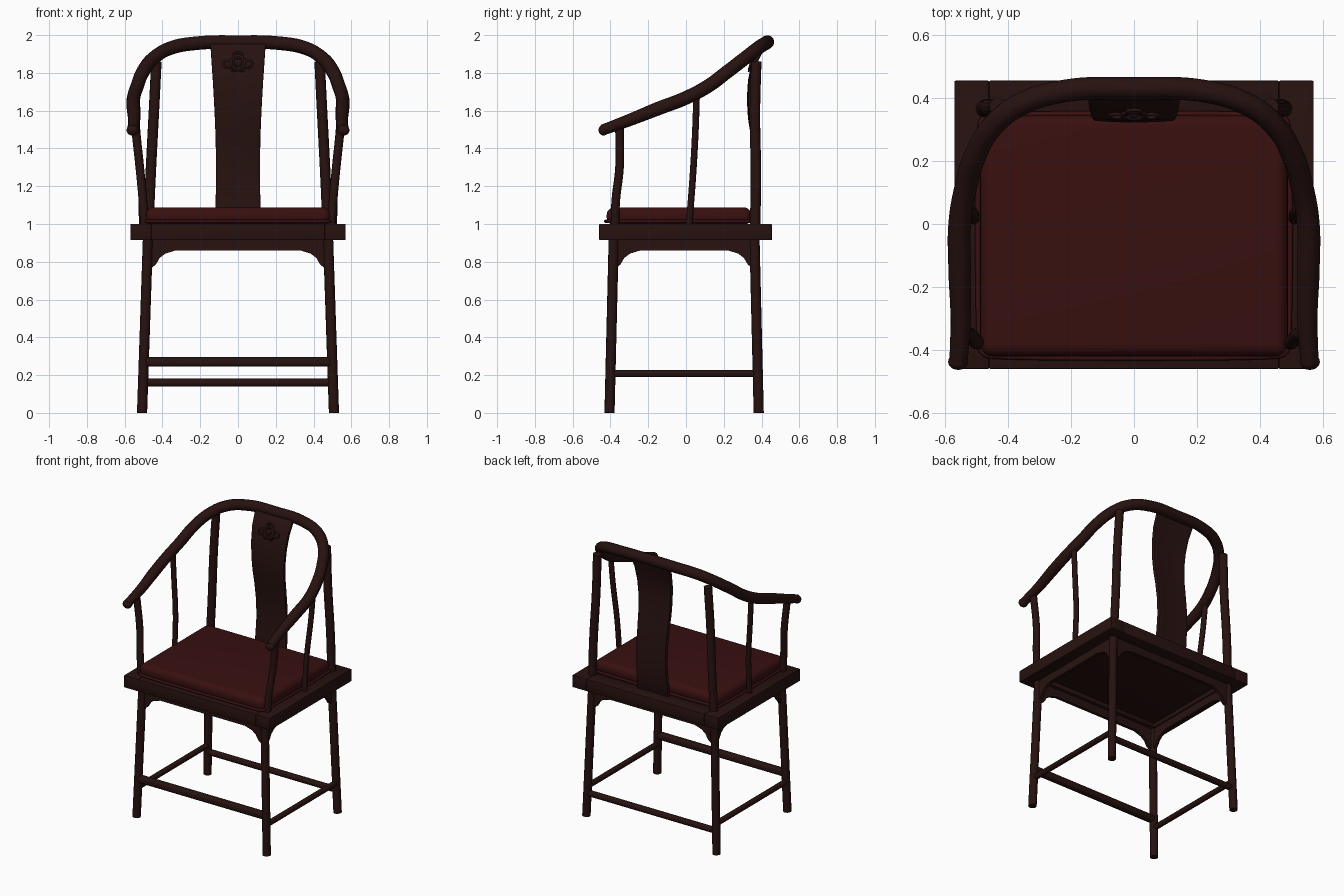
import bpy, bmesh, math
from mathutils import Vector

if "Cube" in bpy.data.objects:
    bpy.data.objects.remove(bpy.data.objects["Cube"], do_unlink=True)


def material(name, rgb):
    m = bpy.data.materials.new(name)
    m.use_nodes = True
    m.diffuse_color = (*rgb, 1)
    bsdf = m.node_tree.nodes["Principled BSDF"]
    bsdf.inputs["Base Color"].default_value = (*rgb, 1)
    bsdf.inputs["Roughness"].default_value = 0.6
    return m


wood = material("dark_wood", (0.02, 0.006, 0.005))
fabric = material("deep_red_fabric", (0.04, 0.005, 0.005))


def activate(obj):
    bpy.ops.object.select_all(action='DESELECT')
    obj.select_set(True)
    bpy.context.view_layer.objects.active = obj


def finish(obj, name, mat, bevel=0, segments=3):
    """Name, colour, optionally bevel and smooth a part."""
    obj.name = name
    obj.data.materials.clear()
    obj.data.materials.append(mat)
    activate(obj)
    if bevel:
        mod = obj.modifiers.new("soft_edges", 'BEVEL')
        mod.width, mod.segments = bevel, segments
        mod.limit_method = 'ANGLE'
        bpy.ops.object.modifier_apply(modifier=mod.name)
    bpy.ops.object.shade_smooth_by_angle(angle=math.radians(40))
    return obj


def box(name, low, high, mat=wood, bevel=0.004, segments=2):
    low, high = Vector(low), Vector(high)
    bpy.ops.mesh.primitive_cube_add(size=1, location=(low + high) / 2)
    obj = bpy.context.object
    obj.scale = high - low
    bpy.ops.object.transform_apply(location=False, rotation=False, scale=True)
    return finish(obj, name, mat, bevel, segments)


def ball(name, centre, size):
    bpy.ops.mesh.primitive_uv_sphere_add(segments=20, ring_count=12, radius=1, location=centre)
    bpy.context.object.scale = size
    return finish(bpy.context.object, name, wood)


def tube(name, points, radius, mat=wood, closed=False, radii=None):
    """Round bar following a smooth path."""
    curve = bpy.data.curves.new(name, 'CURVE')
    curve.dimensions = '3D'
    curve.bevel_depth = radius
    curve.bevel_resolution = 4
    curve.resolution_u = 8
    curve.use_fill_caps = True
    spline = curve.splines.new('BEZIER')
    spline.bezier_points.add(len(points) - 1)
    spline.use_cyclic_u = closed
    for i, (bp, co) in enumerate(zip(spline.bezier_points, points)):
        bp.co = co
        bp.handle_left_type = bp.handle_right_type = 'AUTO'
        bp.radius = radii[i] if radii else 1
    obj = bpy.data.objects.new(name, curve)
    bpy.context.collection.objects.link(obj)
    activate(obj)
    bpy.ops.object.convert(target='MESH')
    return finish(bpy.context.object, name, mat)


def plate(name, outline, to_world, depth, bevel=0.0):
    """Flat outline extruded along a vector."""
    bm = bmesh.new()
    face = bm.faces.new([bm.verts.new(to_world(u, v)) for u, v in outline])
    ext = bmesh.ops.extrude_face_region(bm, geom=[face])
    bmesh.ops.translate(bm, vec=depth, verts=[g for g in ext["geom"] if isinstance(g, bmesh.types.BMVert)])
    bmesh.ops.recalc_face_normals(bm, faces=bm.faces)
    mesh = bpy.data.meshes.new(name)
    bm.to_mesh(mesh)
    bm.free()
    obj = bpy.data.objects.new(name, mesh)
    bpy.context.collection.objects.link(obj)
    return finish(obj, name, wood, bevel)


# Seat frame and recessed seat board
for side, s in (("left", 1), ("right", -1)):
    xs = sorted((s * 0.57, s * 0.46))
    box(f"seat_frame_{side}", (xs[0], -0.46, 0.915), (xs[1], 0.455, 1.0))
box("seat_frame_front", (-0.46, -0.46, 0.915), (0.46, -0.35, 1.0))
box("seat_frame_back", (-0.46, 0.345, 0.915), (0.46, 0.455, 1.0))
box("seat_board", (-0.47, -0.36, 0.945), (0.47, 0.355, 0.99))

# Cushion with piped lower edge
box("seat_cushion", (-0.488, -0.42, 0.995), (0.488, 0.345, 1.088), fabric, 0.04, 6)
corners = []
for cx, cy, start in ((0.455, 0.31, 0), (-0.455, 0.31, 90), (-0.455, -0.385, 180), (0.455, -0.385, 270)):
    for k in range(3):
        a = math.radians(start + 45 * k)
        corners.append((cx + 0.033 * math.cos(a), cy + 0.033 * math.sin(a), 1.014))
tube("cushion_piping", corners, 0.009, fabric, closed=True)

# Legs, posts and arm supports on both sides
for side, s in (("left", 1), ("right", -1)):
    tube(f"front_leg_{side}", [(s * 0.508, -0.405, 0), (s * 0.476, -0.382, 0.95)], 0.027)
    tube(f"back_leg_{side}", [(s * 0.508, 0.385, 0), (s * 0.476, 0.362, 0.95)], 0.027)
    tube(f"back_post_{side}", [(s * 0.476, 0.365, 0.95), (s * 0.463, 0.37, 1.25),
         (s * 0.445, 0.365, 1.6), (s * 0.432, 0.372, 1.86)], 0.028)
    tube(f"arm_support_{side}", [(s * 0.493, -0.376, 0.98), (s * 0.503, -0.372, 1.12),
         (s * 0.52, -0.352, 1.3), (s * 0.543, -0.352, 1.51)], 0.023)
    tube(f"side_spindle_{side}", [(s * 0.507, 0.015, 0.98), (s * 0.513, 0.036, 1.25),
         (s * 0.535, 0.05, 1.5), (s * 0.548, 0.056, 1.68)], 0.018)
    tube(f"side_stretcher_{side}", [(s * 0.5, -0.4, 0.208), (s * 0.5, 0.38, 0.208)], 0.019)

# Front footrest and back stretcher
box("front_footrest", (-0.498, -0.424, 0.245), (0.498, -0.374, 0.295), bevel=0.018, segments=4)
tube("back_stretcher", [(-0.502, 0.38, 0.16), (0.502, 0.38, 0.16)], 0.021)


# Aprons with shaped corner brackets
def apron_outline(half):
    drop = [(half, 0.77), (half - 0.02, 0.785), (half - 0.04, 0.82),
            (half - 0.07, 0.843), (half - 0.125, 0.86)]
    return [(half, 0.92)] + drop + [(-u, v) for u, v in reversed(drop)] + [(-half, 0.92)]


for name, y in (("front", -0.395), ("back", 0.355)):
    plate(f"apron_{name}", apron_outline(0.455), lambda u, v: (u, y, v), (0, 0.022, 0))
for name, x in (("left", 0.468), ("right", -0.49)):
    plate(f"apron_{name}", apron_outline(0.357), lambda u, v: (x, u - 0.01, v), (0.022, 0, 0))

# Horseshoe arm rail
half_rail = [(0.557, -0.44, 1.498), (0.55, -0.3, 1.55), (0.553, -0.15, 1.61), (0.553, 0, 1.668),
             (0.533, 0.12, 1.732), (0.505, 0.215, 1.803), (0.445, 0.315, 1.88),
             (0.355, 0.382, 1.932), (0.22, 0.422, 1.957)]
rail = half_rail + [(0, 0.43, 1.963)] + [(-x, y, z) for x, y, z in reversed(half_rail)]
swell = [0.8, 0.9] + [1] * (len(rail) - 4) + [0.9, 0.8]
tube("arm_rail", rail, 0.036, radii=swell)
for side, s in (("left", 1), ("right", -1)):
    ball(f"arm_tip_{side}", (s * 0.558, -0.437, 1.497), (0.032, 0.026, 0.029))

# S-curved back splat: lofted rows of (height, depth, half width)
rows = [(0.98, 0.36, 0.122), (1.1, 0.374, 0.118), (1.22, 0.382, 0.116), (1.34, 0.378, 0.116),
        (1.46, 0.363, 0.118), (1.56, 0.347, 0.122), (1.66, 0.341, 0.127), (1.76, 0.347, 0.133),
        (1.86, 0.368, 0.14), (1.95, 0.41, 0.146)]
bm = bmesh.new()
grid = [[bm.verts.new((w * k / 4, y - 0.006 * (1 - (k / 4) ** 2), z)) for k in range(-4, 5)]
        for z, y, w in rows]
for low, high in zip(grid, grid[1:]):
    for k in range(8):
        bm.faces.new((low[k], low[k + 1], high[k + 1], high[k]))
mesh = bpy.data.meshes.new("back_splat")
bm.to_mesh(mesh)
bm.free()
splat = bpy.data.objects.new("back_splat", mesh)
bpy.context.collection.objects.link(splat)
activate(splat)
solid = splat.modifiers.new("thickness", 'SOLIDIFY')
solid.thickness, solid.offset = 0.026, 0
bpy.ops.object.modifier_apply(modifier=solid.name)
finish(splat, "back_splat", wood, 0.005, 2)


# Carved cloud medallion, laid on the sloping splat face
def carved(x, z):
    return (x, 0.347 + (z - 1.86) * 0.3, z)


def carved_ring(name, cx, cz, rx, rz, thick):
    ring = [carved(cx + rx * math.cos(k * math.pi / 4), cz + rz * math.sin(k * math.pi / 4)) for k in range(8)]
    tube(name, ring, thick, closed=True)


carved_ring("carving_centre", 0, 1.855, 0.036, 0.036, 0.007)
ball("carving_boss", carved(0, 1.855), (0.02, 0.008, 0.02))
carved_ring("carving_crown", 0, 1.895, 0.022, 0.014, 0.006)
for side, s in (("left", 1), ("right", -1)):
    carved_ring(f"carving_curl_{side}", s * 0.055, 1.848, 0.022, 0.018, 0.006)
    carved_ring(f"carving_lobe_{side}", s * 0.02, 1.82, 0.015, 0.011, 0.005)
